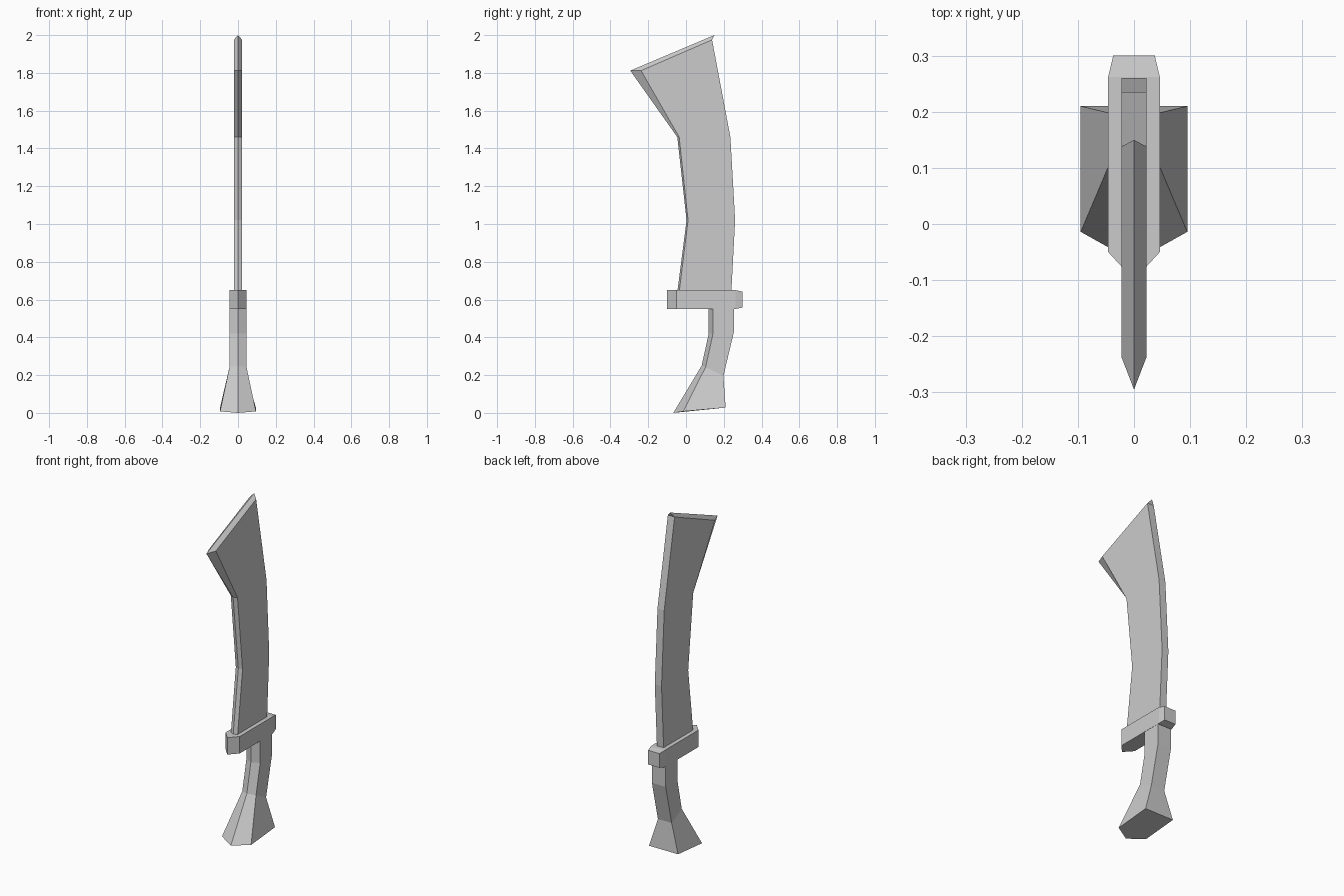
import bpy, bmesh

if "Cube" in bpy.data.objects:
    bpy.data.objects.remove(bpy.data.objects["Cube"])


def ring(bm, width, edge, shoulder, back):
    """Five-sided section: centre edge, two shoulders, two back corners; each (y, z)."""
    pts = [(0, edge), (width, shoulder), (width, back), (-width, back), (-width, shoulder)]
    return [bm.verts.new((x, y, z)) for x, (y, z) in pts]


def loft(bm, rings):
    for a, b in zip(rings, rings[1:]):
        for i in range(5):
            j = (i + 1) % 5
            bm.faces.new((a[i], a[j], b[j], b[i]))
    bm.faces.new(rings[0][::-1])


def finish(bm, name):
    bmesh.ops.recalc_face_normals(bm, faces=bm.faces[:])
    mesh = bpy.data.meshes.new(name)
    bm.to_mesh(mesh)
    bm.free()
    obj = bpy.data.objects.new(name, mesh)
    bpy.context.collection.objects.link(obj)
    return obj


# Blade: swept section with a sharpened front and a slanted, sharpened tip
bm = bmesh.new()
W = 0.022
rings = [ring(bm, W, (e, z), (s, z), (b, z)) for z, e, s, b in (
    (0.64, -0.046, -0.036, 0.24),
    (1.02, 0.003, 0.011, 0.26),
    (1.46, -0.046, -0.036, 0.235))]
rings.append(ring(bm, W, (-0.295, 1.812), (-0.238, 1.812), (0.138, 1.975)))
loft(bm, rings)
edge, right, back_r, back_l, left = rings[-1]
tip = bm.verts.new((0, 0.15, 2.0))
bm.faces.new((edge, right, back_r, tip))
bm.faces.new((edge, tip, back_l, left))
bm.faces.new((tip, back_r, back_l))
finish(bm, "blade")

# Guard: pointed front, tapered back block
bm = bmesh.new()
rows = [(-0.1, 0.0, 0.05), (-0.05, 0.046, 0.05), (0.262, 0.046, 0.05), (0.3, 0.037, 0.042)]
sections = []
for y, w, h in rows:
    xs = (w, -w) if w else (0,)
    sections.append(([bm.verts.new((x, y, 0.6 + h)) for x in xs],
                     [bm.verts.new((x, y, 0.6 - h)) for x in xs]))
for (t0, b0), (t1, b1) in zip(sections, sections[1:]):
    bm.faces.new(t0 + t1[::-1])
    bm.faces.new(b0 + b1[::-1])
    for i in (0, -1):
        bm.faces.new((t0[i], t1[i], b1[i], b0[i]))
top, bottom = sections[-1]
bm.faces.new(top + bottom[::-1])
finish(bm, "guard")

# Grip: curved handle flaring into the pommel
bm = bmesh.new()
loft(bm, [
    ring(bm, 0.095, (-0.067, 0.0), (-0.014, 0.008), (0.21, 0.028)),
    ring(bm, 0.045, (0.083, 0.25), (0.104, 0.243), (0.198, 0.195)),
    ring(bm, 0.045, (0.12, 0.42), (0.143, 0.42), (0.254, 0.43)),
    ring(bm, 0.045, (0.12, 0.555), (0.143, 0.555), (0.254, 0.555))])
finish(bm, "grip")
